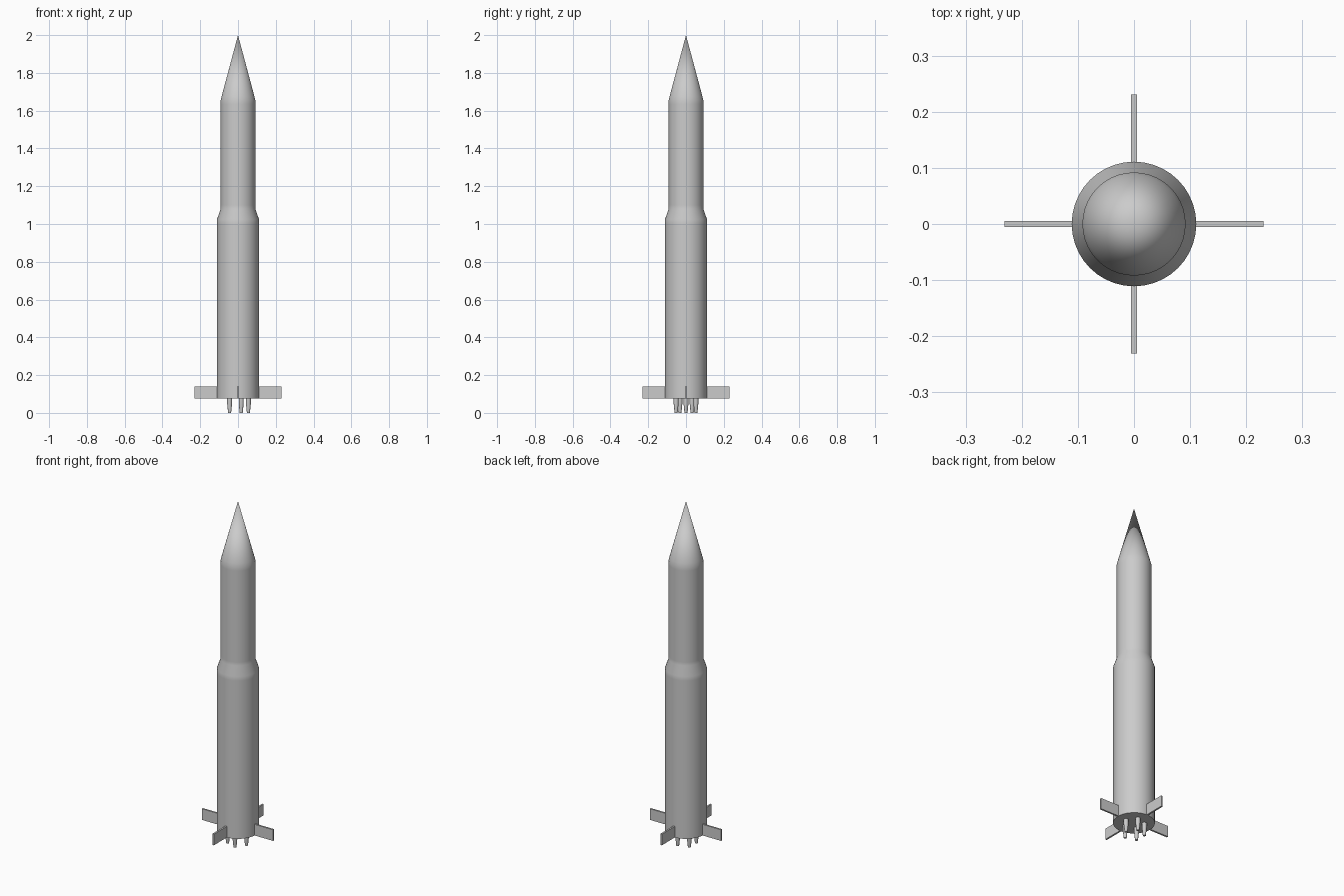
import bpy, bmesh
from math import cos, sin, pi, radians
from mathutils import Matrix

cube = bpy.data.objects.get("Cube")
if cube:
    bpy.data.objects.remove(cube, do_unlink=True)

GREY = (0.6, 0.6, 0.6, 1.0)
grey = bpy.data.materials.new("plain grey")
grey.use_nodes = True
grey.diffuse_color = GREY
grey.node_tree.nodes["Principled BSDF"].inputs["Base Color"].default_value = GREY


def finish(name, bm, smooth=True):
    bmesh.ops.recalc_face_normals(bm, faces=bm.faces)
    mesh = bpy.data.meshes.new(name)
    bm.to_mesh(mesh)
    bm.free()
    mesh.materials.append(grey)
    obj = bpy.data.objects.new(name, mesh)
    bpy.context.collection.objects.link(obj)
    if smooth:
        bpy.ops.object.select_all(action='DESELECT')
        obj.select_set(True)
        bpy.context.view_layer.objects.active = obj
        bpy.ops.object.shade_smooth_by_angle(angle=radians(30))
    return obj


def lathe(name, profile, sides):
    """Turn an (r, z) profile around the vertical axis."""
    bm = bmesh.new()
    verts = [bm.verts.new((r, 0, z)) for r, z in profile]
    edges = [bm.edges.new(pair) for pair in zip(verts, verts[1:])]
    bmesh.ops.spin(bm, geom=verts + edges, cent=(0, 0, 0), axis=(0, 0, 1),
                   angle=2 * pi, steps=sides, use_merge=True)
    bmesh.ops.remove_doubles(bm, verts=bm.verts, dist=0.0001)
    return finish(name, bm)


# Body: flat base, wide lower stage, tapered shoulder, upper stage, nose cone
lathe("rocket_body", [
    (0, 0.075), (0.111, 0.075), (0.111, 1.0), (0.111, 1.025),
    (0.092, 1.08), (0.092, 1.1), (0.092, 1.635), (0.092, 1.655),
    (0.087, 1.675), (0, 2.0)], 40)

# Four rectangular fins
for i, side in enumerate(("left", "back", "right", "front")):
    bm = bmesh.new()
    bmesh.ops.create_cube(bm, size=1)
    bmesh.ops.scale(bm, verts=bm.verts, vec=(0.131, 0.01, 0.065))
    bmesh.ops.translate(bm, verts=bm.verts, vec=(0.1655, 0, 0.1075))
    bmesh.ops.rotate(bm, verts=bm.verts, cent=(0, 0, 0),
                     matrix=Matrix.Rotation(i * pi / 2, 3, 'Z'))
    finish(side + "_fin", bm, smooth=False)

# Five engine nozzles in a ring, narrowing downwards
for i in range(5):
    a = i * 2 * pi / 5
    nozzle = lathe(f"engine_nozzle_{i + 1}", [
        (0, 0), (0.008, 0), (0.013, 0.05), (0.013, 0.08), (0, 0.08)], 16)
    nozzle.location = (0.055 * cos(a), 0.055 * sin(a), 0)
